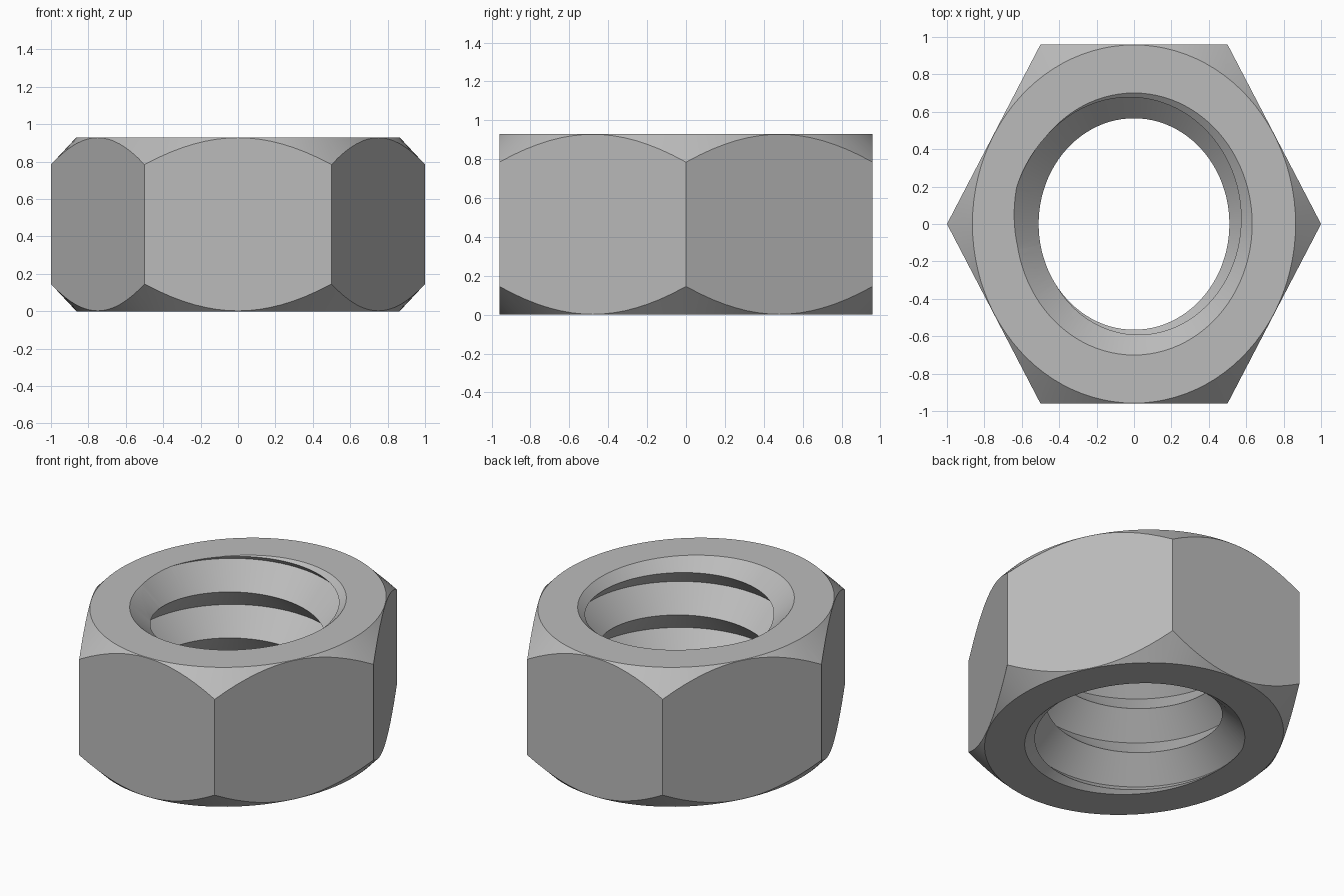
import bpy, bmesh, math
from mathutils import Matrix

if "Cube" in bpy.data.objects:
    bpy.data.objects.remove(bpy.data.objects["Cube"], do_unlink=True)

HEIGHT = 0.93
STRETCH = 0.96 / math.sin(math.pi / 3)   # the hexagon is longer along y
SEGMENTS = 96
CREST, ROOT, PITCH = 0.51, 0.652, 0.307
THREAD_START = 0.79                      # crest height on the -x side

steel = bpy.data.materials.new("grey steel")
steel.use_nodes = True
grey = (0.5, 0.5, 0.5, 1)
steel.diffuse_color = grey
steel.node_tree.nodes["Principled BSDF"].inputs["Base Color"].default_value = grey


def finish(name, bm):
    bmesh.ops.transform(bm, matrix=Matrix.Diagonal((1, STRETCH, 1, 1)), verts=bm.verts)
    bmesh.ops.recalc_face_normals(bm, faces=bm.faces)
    mesh = bpy.data.meshes.new(name)
    bm.to_mesh(mesh)
    bm.free()
    mesh.materials.append(steel)
    obj = bpy.data.objects.new(name, mesh)
    bpy.context.collection.objects.link(obj)
    return obj


def lathe(name, profile, sides=SEGMENTS):
    """Closed solid turned from (radius, z) points."""
    bm = bmesh.new()
    rings = [[bm.verts.new((r * math.cos(i * math.tau / sides),
                            r * math.sin(i * math.tau / sides), z))
              for i in range(sides)] for r, z in profile]
    for low, high in zip(rings, rings[1:]):
        for i in range(sides):
            k = (i + 1) % sides
            bm.faces.new((low[i], low[k], high[k], high[i]))
    bm.faces.new(rings[0])
    bm.faces.new(rings[-1])
    return finish(name, bm)


def thread_plug(name):
    """V-shaped helical solid, trimmed flat above and below the nut."""
    bm = bmesh.new()
    turns = 7
    crest, root = [], []
    for n in range(turns * SEGMENTS + 1):
        a = math.pi + n * math.tau / SEGMENTS
        z = THREAD_START + PITCH * (n / SEGMENTS - 5)
        for line, r, lift in ((crest, CREST, 0), (root, ROOT, PITCH / 2)):
            line.append(bm.verts.new((r * math.cos(a), r * math.sin(a), z + lift)))
    for n in range(turns * SEGMENTS):
        bm.faces.new((crest[n], crest[n + 1], root[n + 1], root[n]))
        if n + SEGMENTS < turns * SEGMENTS:
            m = n + SEGMENTS
            bm.faces.new((root[n], root[n + 1], crest[m + 1], crest[m]))
    for z, up in ((-0.06, -1), (HEIGHT + 0.06, 1)):
        geom = bm.verts[:] + bm.edges[:] + bm.faces[:]
        cut = bmesh.ops.bisect_plane(bm, geom=geom, dist=1e-6, plane_co=(0, 0, z),
                                     plane_no=(0, 0, up), clear_outer=True)
        rim = [e for e in cut["geom_cut"] if isinstance(e, bmesh.types.BMEdge)]
        bmesh.ops.holes_fill(bm, edges=rim, sides=0)
    return finish(name, bm)


def combine(target, tool, operation):
    mod = target.modifiers.new("shape", "BOOLEAN")
    mod.operation, mod.solver, mod.object = operation, "EXACT", tool
    bpy.context.view_layer.objects.active = target
    bpy.ops.object.modifier_apply(modifier=mod.name)
    bpy.data.objects.remove(tool, do_unlink=True)


# Hexagonal body with conical corner chamfers
nut = lathe("hex_nut", [(1, 0), (1, HEIGHT)], 6)
flat, slope, wide = 0.864, 1.07, 1.15
rise = (wide - flat) * slope
over = 0.02
combine(nut, lathe("corner_chamfer", [(flat - over / slope, -over), (wide, rise),
                                      (wide, HEIGHT - rise),
                                      (flat - over / slope, HEIGHT + over)]), "INTERSECT")

# Threaded bore
combine(nut, thread_plug("thread_cutter"), "DIFFERENCE")

# Countersinks at both mouths of the bore
mouth, tip, sink = 0.632, 0.4, 0.9
for base, up in ((HEIGHT, 1), (0, -1)):
    combine(nut, lathe("countersink", [(tip, base - up * (mouth - tip) * sink),
                                       (mouth + 0.1, base + up * 0.1 * sink)]), "DIFFERENCE")

bpy.ops.object.select_all(action="DESELECT")
nut.select_set(True)
bpy.context.view_layer.objects.active = nut
bpy.ops.object.shade_smooth_by_angle(angle=math.radians(25))
